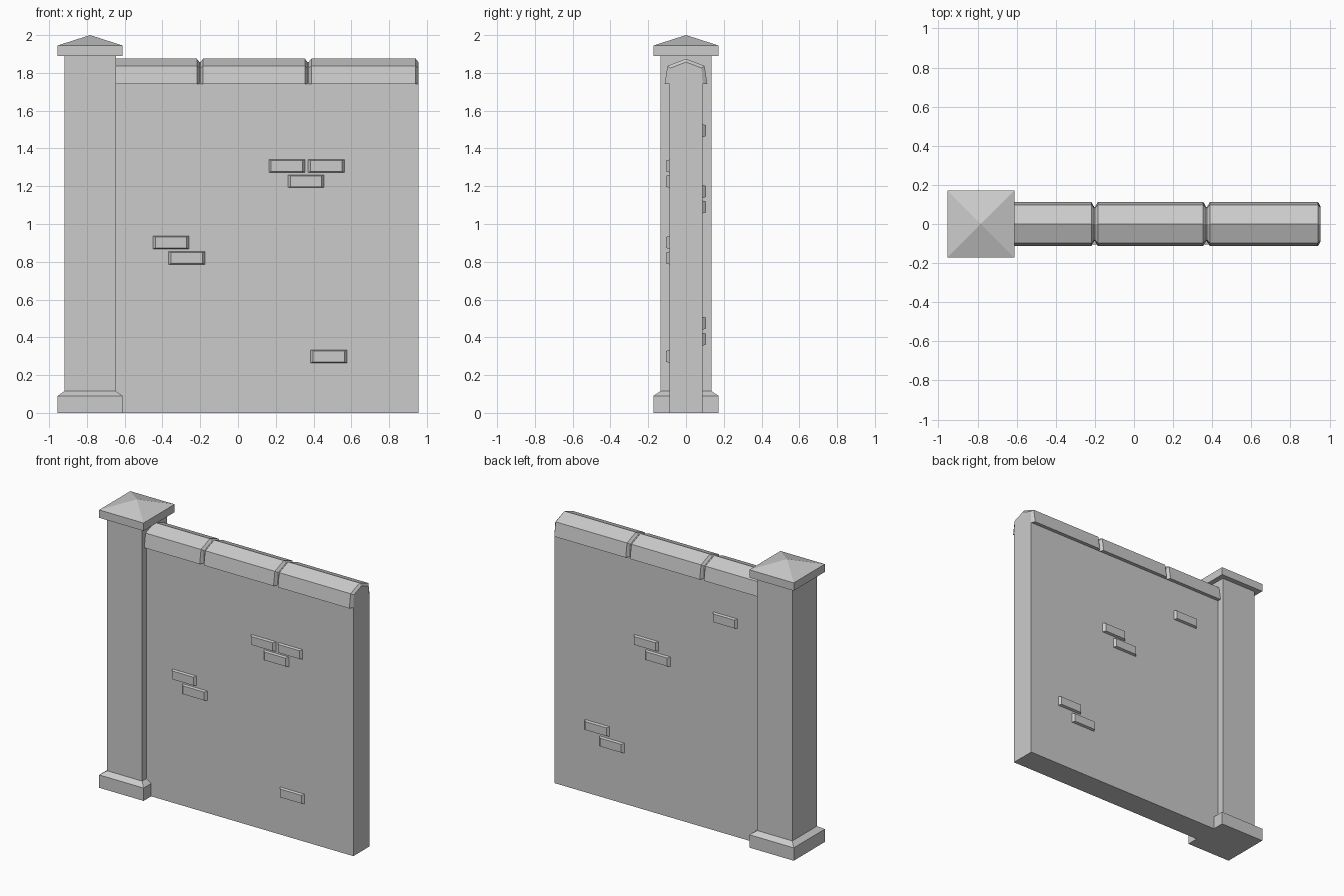
import bpy, bmesh

if "Cube" in bpy.data.objects:
    bpy.data.objects.remove(bpy.data.objects["Cube"])


def make(name, sections, caps=True):
    """Skin a list of matching closed cross-sections."""
    bm = bmesh.new()
    rings = [[bm.verts.new(p) for p in s] for s in sections]
    n = len(rings[0])
    for a, b in zip(rings, rings[1:]):
        for i in range(n):
            bm.faces.new((a[i], a[(i + 1) % n], b[(i + 1) % n], b[i]))
    if caps:
        bm.faces.new(rings[0])
        bm.faces.new(rings[-1])
    bmesh.ops.remove_doubles(bm, verts=bm.verts, dist=1e-5)
    bmesh.ops.recalc_face_normals(bm, faces=bm.faces)
    mesh = bpy.data.meshes.new(name)
    bm.to_mesh(mesh)
    bm.free()
    obj = bpy.data.objects.new(name, mesh)
    bpy.context.collection.objects.link(obj)
    return obj


def square(cx, r, z):
    return [(cx - r, -r, z), (cx + r, -r, z), (cx + r, r, z), (cx - r, r, z)]


def along_x(profile, x):
    return [(x, y, z) for y, z in profile]


def gable(half, base, shoulder, shoulder_z, top):
    return [(-half, base), (half, base), (shoulder, shoulder_z),
            (0, top), (-shoulder, shoulder_z)]


# Pillar with plinth
PX = -0.783
make("pillar", [square(PX, r, z) for r, z in
                ((0.172, 0), (0.172, 0.09), (0.136, 0.115), (0.136, 1.9))])

# Pyramid cap
cap = make("pillar_cap", [square(PX, 0.172, 1.89), square(PX, 0.172, 1.945)])
bm = bmesh.new()
bm.from_mesh(cap.data)
top = max(bm.faces, key=lambda f: f.calc_center_median().z)
bmesh.ops.translate(bm, verts=bmesh.ops.poke(bm, faces=[top])["verts"], vec=(0, 0, 0.055))
bm.to_mesh(cap.data)
bm.free()

# Wall slab with a gabled top
T = 0.088
inner = gable(T, 1.74, 0.082, 1.826, 1.857)
wall_profile = [(-T, 0), (T, 0)] + inner[1:] + inner[:1]
make("wall", [along_x(wall_profile, x) for x in (-0.66, 0.955)])

# Coping stones, chamfered at their ends down to the wall profile
outer = gable(0.113, 1.74, 0.098, 1.837, 1.875)
C = 0.014
for i, (x0, x1) in enumerate(((-0.67, -0.204), (-0.199, 0.368), (0.374, 0.955))):
    make(f"coping_stone_{i + 1}",
         [along_x(inner, x0), along_x(outer, x0 + C),
          along_x(outer, x1 - C), along_x(inner, x1)], caps=False)


# Raised bricks with bevelled faces: side, centre x, centre z
def brick(name, side, cx, cz):
    def rect(w, h, y):
        return [(cx - w, side * y, cz - h), (cx + w, side * y, cz - h),
                (cx + w, side * y, cz + h), (cx - w, side * y, cz + h)]
    make(name, [rect(0.096, 0.034, T - 0.01), rect(0.096, 0.034, T),
                rect(0.083, 0.029, 0.105)])


front = ((0.259, 1.307), (0.467, 1.307), (0.36, 1.226),
         (-0.355, 0.902), (-0.271, 0.82), (0.481, 0.299))
back = ((-0.365, 1.494), (0.247, 1.172), (0.155, 1.09),
        (0.627, 0.475), (0.511, 0.39))
for label, side, spots in (("front", -1, front), ("back", 1, back)):
    for i, (x, z) in enumerate(spots):
        brick(f"{label}_brick_{i + 1}", side, x, z)
